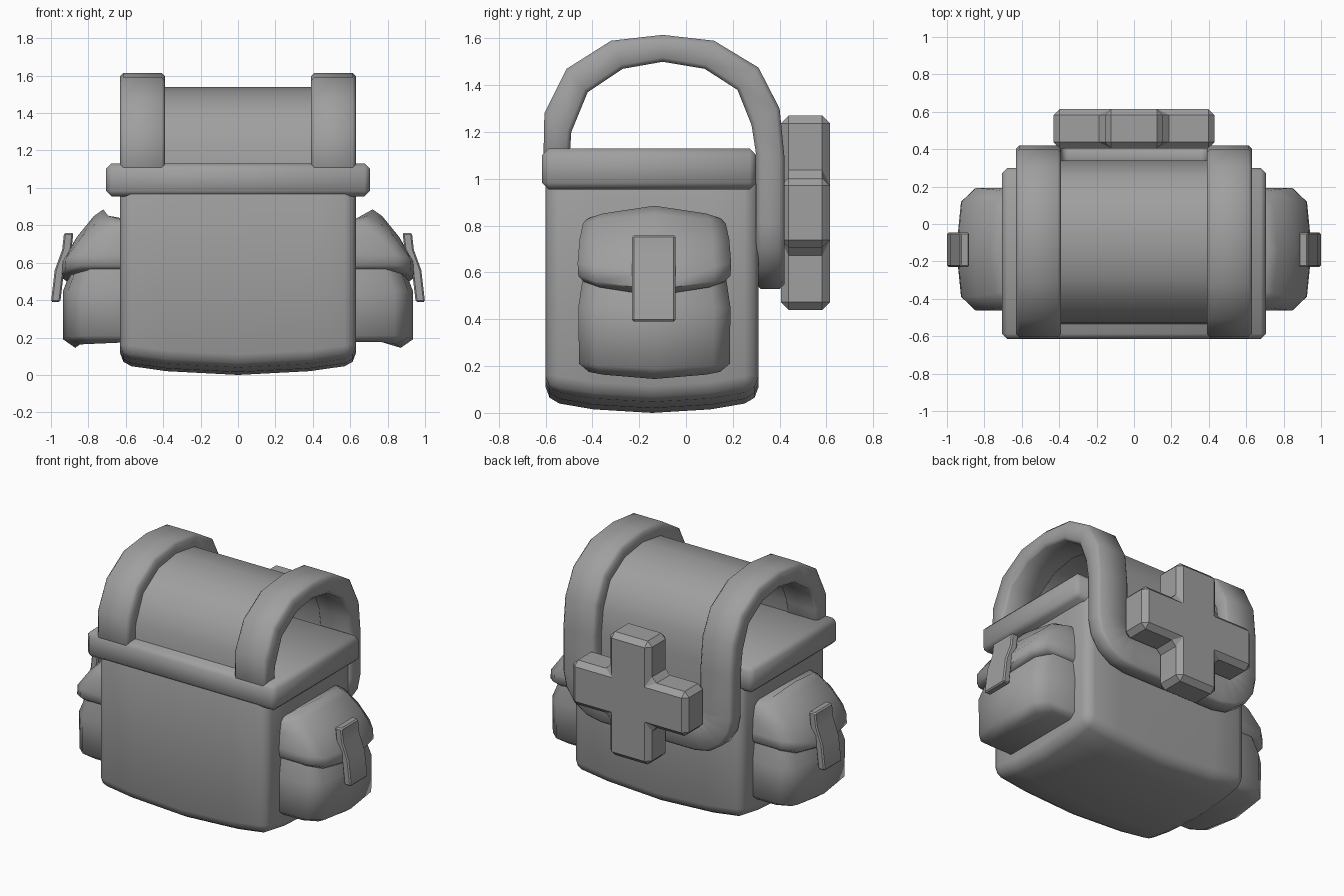
import bpy, bmesh
from math import sin, cos, pi

cube = bpy.data.objects.get("Cube")
if cube:
    bpy.data.objects.remove(cube)

grey = bpy.data.materials.new("plain_grey")
grey.use_nodes = True
grey.diffuse_color = (0.35, 0.35, 0.35, 1)
grey.node_tree.nodes["Principled BSDF"].inputs["Base Color"].default_value = (0.35, 0.35, 0.35, 1)


def finish(name, bm, bevel=0.0, segments=1, smooth=50, mirror=False):
    """Bevel the hard edges, shade and add to the scene."""
    bmesh.ops.recalc_face_normals(bm, faces=bm.faces)
    if bevel:
        hard = [e for e in bm.edges if e.calc_face_angle(0) > 0.7]
        bmesh.ops.bevel(bm, geom=hard, offset=bevel, segments=segments,
                        profile=0.5, affect='EDGES', clamp_overlap=False)
    mesh = bpy.data.meshes.new(name)
    bm.to_mesh(mesh)
    bm.free()
    mesh.materials.append(grey)
    ob = bpy.data.objects.new(name, mesh)
    bpy.context.collection.objects.link(ob)
    bpy.ops.object.select_all(action='DESELECT')
    ob.select_set(True)
    bpy.context.view_layer.objects.active = ob
    bpy.ops.object.shade_smooth_by_angle(angle=smooth * pi / 180)
    if mirror:
        ob.modifiers.new("Mirror", 'MIRROR')
    return ob


def loft(rings, end_cap=True):
    """Skin closed rings that all have the same number of points."""
    bm = bmesh.new()
    rows = [[bm.verts.new(p) for p in ring] for ring in rings]
    n = len(rows[0])
    for a, b in zip(rows, rows[1:]):
        for i in range(n):
            j = (i + 1) % n
            bm.faces.new((a[i], a[j], b[j], b[i]))
    bm.faces.new(rows[0][::-1])
    if end_cap:
        bm.faces.new(rows[-1])
    return bm


def box(x, y0, y1, z0, z1):
    bm = bmesh.new()
    bmesh.ops.create_cube(bm, size=1)
    for v in bm.verts:
        v.co = (v.co.x * 2 * x, y1 if v.co.y > 0 else y0, z1 if v.co.z > 0 else z0)
    return bm


# Main bag with a bulging base
mid_y = -0.145
bm = box(0.63, -0.6, 0.31, 0, 1.1)
cuts = [((x, 0, 0), (1, 0, 0)) for x in (-0.38, 0, 0.38)]
cuts += [((0, mid_y + y, 0), (0, 1, 0)) for y in (-0.25, 0, 0.25)]
for co, no in cuts:
    bmesh.ops.bisect_plane(bm, geom=bm.verts[:] + bm.edges[:] + bm.faces[:],
                           plane_co=co, plane_no=no)
for v in bm.verts:
    if v.co.z < 0.5:
        v.co.z = 0.055 * (v.co.x / 0.63) ** 2 + 0.05 * ((v.co.y - mid_y) / 0.455) ** 2
finish("bag_body", bm, bevel=0.06, segments=2)

# Rim around the top
finish("top_rim", box(0.705, -0.615, 0.3, 0.955, 1.13), bevel=0.028)

# Arch profiles, outer and inner, as (y, z)
outer = [(-0.61, 1.05), (-0.605, 1.28), (-0.51, 1.47), (-0.32, 1.59), (-0.1, 1.615),
         (0.12, 1.59), (0.31, 1.475), (0.4, 1.3), (0.42, 1.1), (0.42, 0.81)]
inner = [(-0.5, 1.05), (-0.49, 1.2), (-0.42, 1.37), (-0.27, 1.47), (-0.1, 1.5),
         (0.08, 1.47), (0.22, 1.38), (0.28, 1.23), (0.3, 1.1), (0.3, 0.81)]


def between(t):
    return [(a + (c - a) * t, b + (d - b) * t) for (a, b), (c, d) in zip(outer, inner)]


# Strap runs over the arch, down the back and round the flap corner to the middle
rings = [[(0.63, *o), (0.39, *o), (0.39, *i), (0.63, *i)] for o, i in zip(outer, inner)]


def flap_ring(xo, zo, xi, zi):
    return [(xo, 0.42, zo), (xi, 0.42, zi), (xi, 0.3, zi), (xo, 0.3, zo)]


for k in range(1, 5):
    c, s = cos(k * pi / 8), sin(k * pi / 8)
    rings.append(flap_ring(0.35 + 0.28 * c, 0.81 - 0.28 * s, 0.35 + 0.04 * c, 0.81 - 0.04 * s))
rings.append(flap_ring(0, 0.53, 0, 0.77))
finish("lid_straps", loft(rings, end_cap=False), bevel=0.018, mirror=True)

# Thin lid panel between the straps
rings = [[(0.42, *o), (-0.42, *o), (-0.42, *i), (0.42, *i)]
         for o, i in zip(between(0.66), between(0.94))]
rings.append([(x, y, 0.65) for x, y, z in rings[-1]])
finish("lid_panel", loft(rings))

# Cross plate on the back
w, l, cz = 0.155, 0.43, 0.855
quarter = [(w, l), (w, w), (l, w)]
outline = []
for _ in range(4):
    outline += quarter[::1]
    quarter = [(z, -x) for x, z in quarter]
finish("back_cross", loft([[(x, y, cz + z * 0.965) for x, z in outline] for y in (0.405, 0.615)]),
       bevel=0.033, smooth=25)


# Side pockets: each ring is height, reach, half depth and bow
def pocket_ring(z, reach, half, bow):
    pts = [(0.58, -1), (reach - 0.1, -1), (reach - 0.025, -0.78), (reach, 0),
           (reach - 0.025, 0.78), (reach - 0.1, 1), (0.58, 1)]
    return [(x, -0.135 + half * t, z + bow * t * t) for x, t in pts]


pocket = [(0.145, 0.87, 0.28, 0.03), (0.19, 0.935, 0.322, 0.02),
          (0.45, 0.935, 0.325, 0), (0.62, 0.87, 0.3, 0)]
finish("side_pockets", loft([pocket_ring(*r) for r in pocket]), smooth=60, mirror=True)

flap = [(0.5, 0.915, 0.3, 0.06), (0.525, 0.95, 0.325, 0.06), (0.6, 0.945, 0.328, 0.04),
        (0.74, 0.86, 0.32, 0), (0.85, 0.77, 0.305, -0.04), (0.885, 0.72, 0.285, -0.055)]
finish("pocket_flaps", loft([pocket_ring(*r) for r in flap]), smooth=60, mirror=True)

# Pocket tabs
path = [(0.905, 0.76), (0.915, 0.67), (0.955, 0.56), (0.975, 0.39)]
rings = [[(x - 0.025, -0.23, z), (x + 0.025, -0.23, z), (x + 0.025, -0.045, z), (x - 0.025, -0.045, z)]
         for x, z in path]
finish("pocket_tabs", loft(rings), bevel=0.008, smooth=30, mirror=True)
